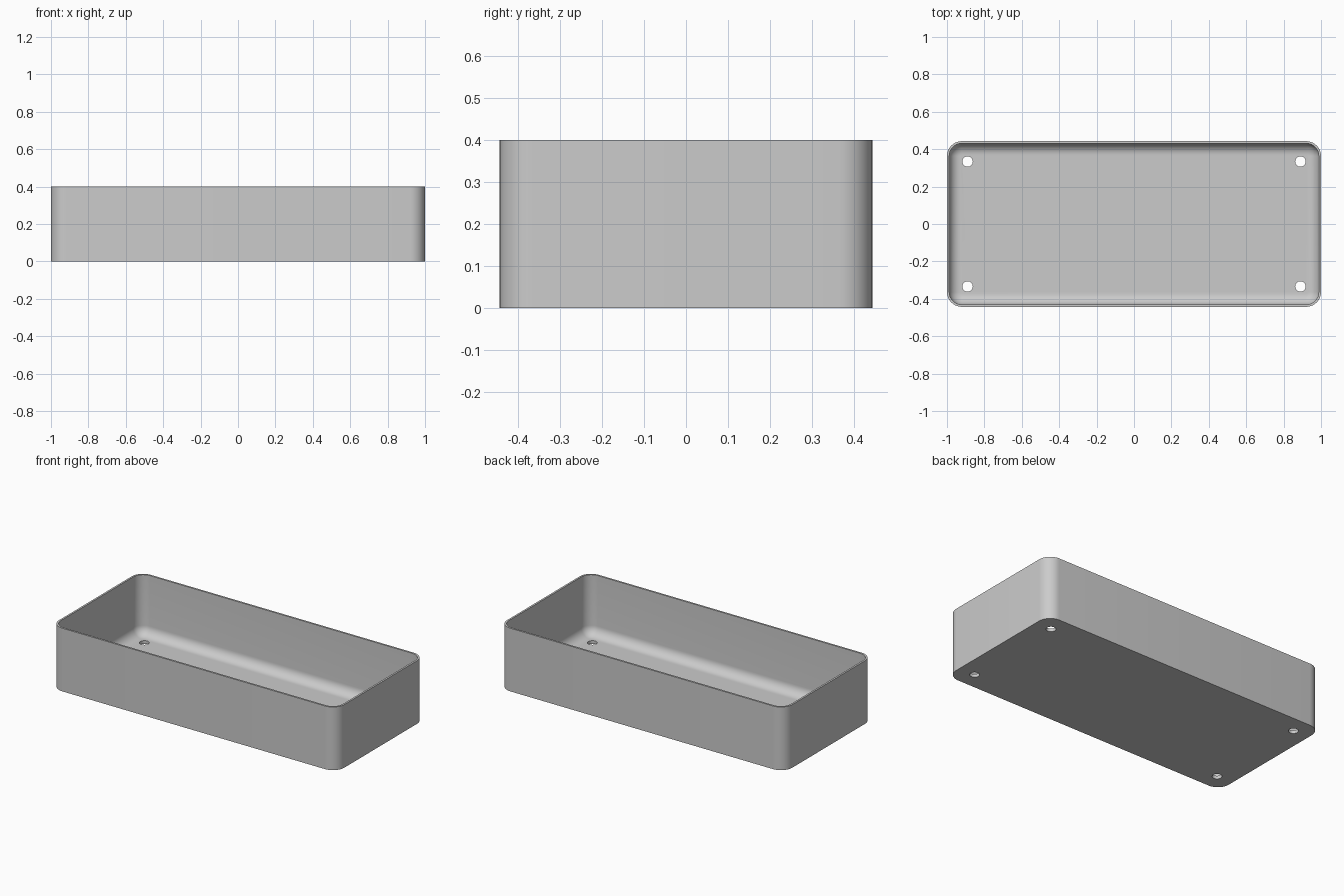
import bpy, bmesh
from math import sin, cos, pi, radians

cube = bpy.data.objects.get("Cube")
if cube:
    bpy.data.objects.remove(cube, do_unlink=True)

HALF_X, HALF_Y, HEIGHT = 1.0, 0.443, 0.4
CORNER, WALL, FLOOR, FILLET = 0.08, 0.012, 0.02, 0.06
STEPS = 10

grey = bpy.data.materials.new("plain_grey")
grey.use_nodes = True
colour = (0.6, 0.6, 0.6, 1)
grey.diffuse_color = colour
grey.node_tree.nodes["Principled BSDF"].inputs["Base Color"].default_value = colour


def rounded_ring(bm, inset, z):
    """Rounded rectangle of vertices, shrunk by inset, at height z."""
    radius = CORNER - inset
    ring = []
    for quarter, (sx, sy) in enumerate([(1, 1), (-1, 1), (-1, -1), (1, -1)]):
        for i in range(STEPS + 1):
            a = (quarter + i / STEPS) * pi / 2
            ring.append(bm.verts.new((sx * (HALF_X - CORNER) + radius * cos(a),
                                      sy * (HALF_Y - CORNER) + radius * sin(a), z)))
    return ring


# Tray shell: outside wall, rim, inside wall, then a rounded run into the floor
profile = [(0, 0), (0, HEIGHT), (WALL, HEIGHT)]
for i in range(STEPS + 1):
    a = i / STEPS * pi / 2
    profile.append((WALL + FILLET * (1 - cos(a)), FLOOR + FILLET * (1 - sin(a))))

bm = bmesh.new()
rings = [rounded_ring(bm, inset, z) for inset, z in profile]
for low, high in zip(rings, rings[1:]):
    for i in range(len(low)):
        j = (i + 1) % len(low)
        bm.faces.new((low[i], low[j], high[j], high[i]))
bm.faces.new(rings[0][::-1])
bm.faces.new(rings[-1])
bmesh.ops.recalc_face_normals(bm, faces=bm.faces)
mesh = bpy.data.meshes.new("tray")
bm.to_mesh(mesh)
bm.free()
mesh.materials.append(grey)
tray = bpy.data.objects.new("tray", mesh)
bpy.context.collection.objects.link(tray)

# Drain holes near the four corners
cutters = []
for sx in (-1, 1):
    for sy in (-1, 1):
        bpy.ops.mesh.primitive_cylinder_add(vertices=32, radius=0.028, depth=0.2,
                                            location=(sx * 0.89, sy * 0.334, 0))
        cutter = bpy.context.object
        cutter.name = "hole_cutter"
        cutter.hide_render = True
        cutter.data.materials.append(grey)
        cutters.append(cutter)
        cut = tray.modifiers.new("drain_hole", 'BOOLEAN')
        cut.operation = 'DIFFERENCE'
        cut.solver = 'EXACT'
        cut.object = cutter

bpy.ops.object.select_all(action='DESELECT')
tray.select_set(True)
bpy.context.view_layer.objects.active = tray
for name in [m.name for m in tray.modifiers]:
    bpy.ops.object.modifier_apply(modifier=name)
for cutter in cutters:
    bpy.data.objects.remove(cutter, do_unlink=True)
bpy.ops.object.shade_smooth_by_angle(angle=radians(30))
